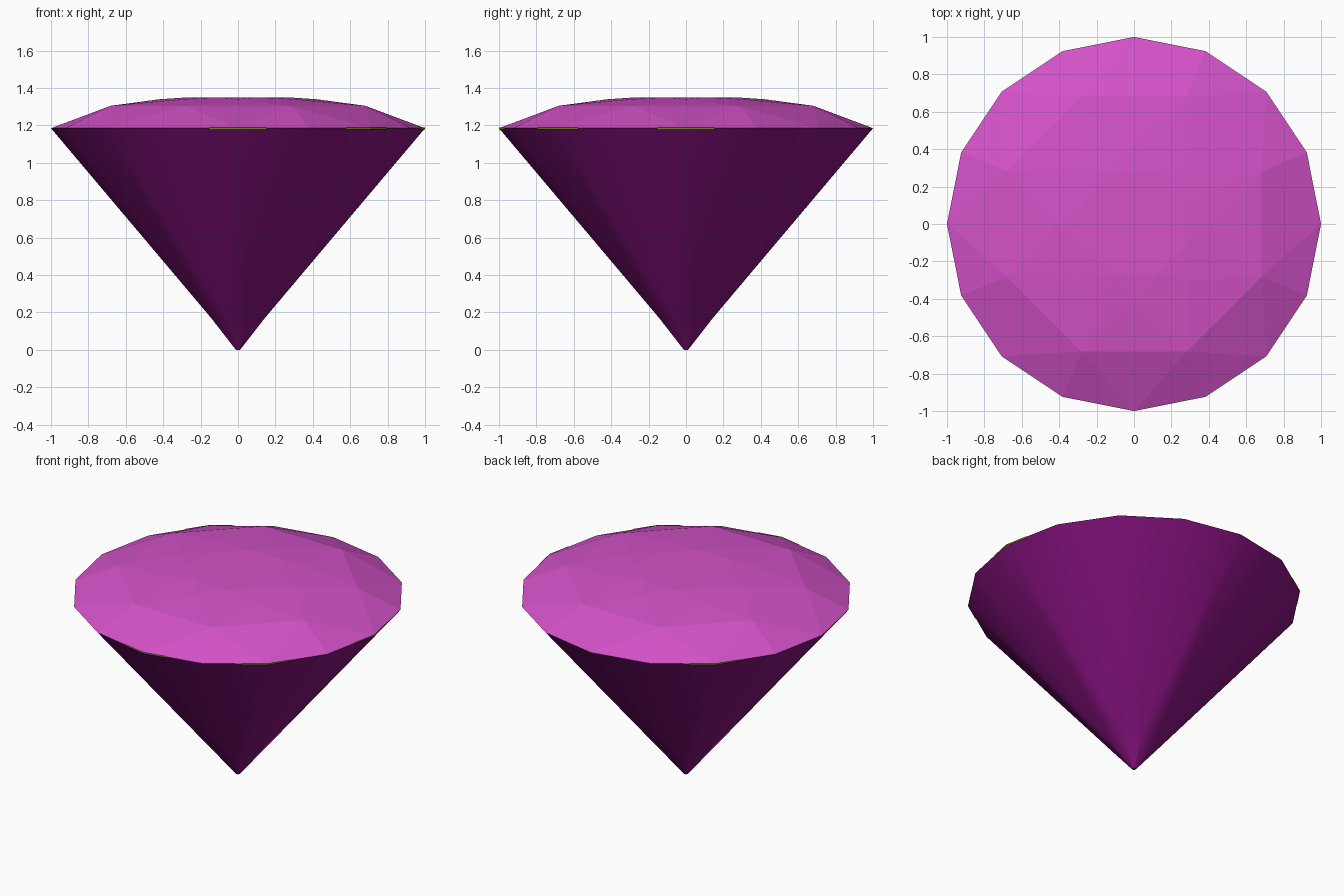
import bpy, bmesh, math

if "Cube" in bpy.data.objects:
    bpy.data.objects.remove(bpy.data.objects["Cube"])

GIRDLE_Z, TABLE_Z = 1.185, 1.35


def material(name, rgb):
    m = bpy.data.materials.new(name)
    m.diffuse_color = (*rgb, 1)
    m.use_nodes = True
    m.node_tree.nodes["Principled BSDF"].inputs["Base Color"].default_value = m.diffuse_color
    return m


def ring(bm, n, r, z, start=0.0):
    return [bm.verts.new((r * math.cos(start + i * math.tau / n),
                          r * math.sin(start + i * math.tau / n), z)) for i in range(n)]


def finish(bm, name, mat):
    mesh = bpy.data.meshes.new(name)
    bm.to_mesh(mesh)
    bm.free()
    mesh.materials.append(mat)
    ob = bpy.data.objects.new(name, mesh)
    bpy.context.collection.objects.link(ob)
    return ob


pink = material("bright pink", (0.66, 0.085, 0.58))
purple = material("deep purple", (0.25, 0.006, 0.22))
olive = material("olive", (0.17, 0.22, 0.02))
HALF = math.pi / 8

# Crown: table, star facets, upper facets and girdle facets
bm = bmesh.new()
table = ring(bm, 8, 0.295, TABLE_Z, HALF)
star = ring(bm, 8, 0.42, 1.34)
mid = ring(bm, 8, 0.737, 1.305, HALF)
rim = ring(bm, 16, 1.0, GIRDLE_Z)
bm.faces.new(table)
for i in range(8):
    p = i - 1
    for f in ((table[p], star[i], table[i]),
              (table[p], mid[p], star[i]),
              (table[i], star[i], mid[i]),
              (star[i], mid[p], mid[i]),
              (mid[p], rim[2 * i], mid[i]),
              (mid[i], rim[2 * i], rim[2 * i + 1]),
              (mid[i], rim[2 * i + 1], rim[(2 * i + 2) % 16])):
        bm.faces.new(f)
finish(bm, "crown", pink)

# Pavilion: long lower girdle facets, kites and a tiny culet
bm = bmesh.new()
rim = ring(bm, 16, 1.0, GIRDLE_Z)
low = ring(bm, 8, 0.155, 0.17, HALF)
culet = ring(bm, 8, 0.012, 0.0, HALF)
bm.faces.new(culet[::-1])
for i in range(8):
    p = i - 1
    for f in ((rim[2 * i], low[p], low[i]),
              (low[p], culet[p], culet[i], low[i]),
              (rim[2 * i], low[i], rim[2 * i + 1]),
              (rim[2 * i + 1], low[i], rim[(2 * i + 2) % 16])):
        bm.faces.new(f)
pavilion = finish(bm, "pavilion", purple)
bpy.context.view_layer.objects.active = pavilion
pavilion.select_set(True)
bpy.ops.object.shade_smooth_by_angle(angle=math.radians(30))

# Girdle slivers: thin strips folded around some rim corners
bm = bmesh.new()
for corner in (-2, -1, 0, 3):
    a = corner * math.pi / 4
    pts = []
    for side in (-1, 0, 1):
        b = a + side * HALF
        t = 0.4 * abs(side)
        x = math.cos(a) * (1 - t) + math.cos(b) * t
        y = math.sin(a) * (1 - t) + math.sin(b) * t
        pts.append([bm.verts.new((x * 1.0005, y * 1.0005, GIRDLE_Z + d)) for d in (-0.007, 0.003)])
    for l, r in zip(pts, pts[1:]):
        bm.faces.new((l[0], r[0], r[1], l[1]))
finish(bm, "girdle_slivers", olive)
